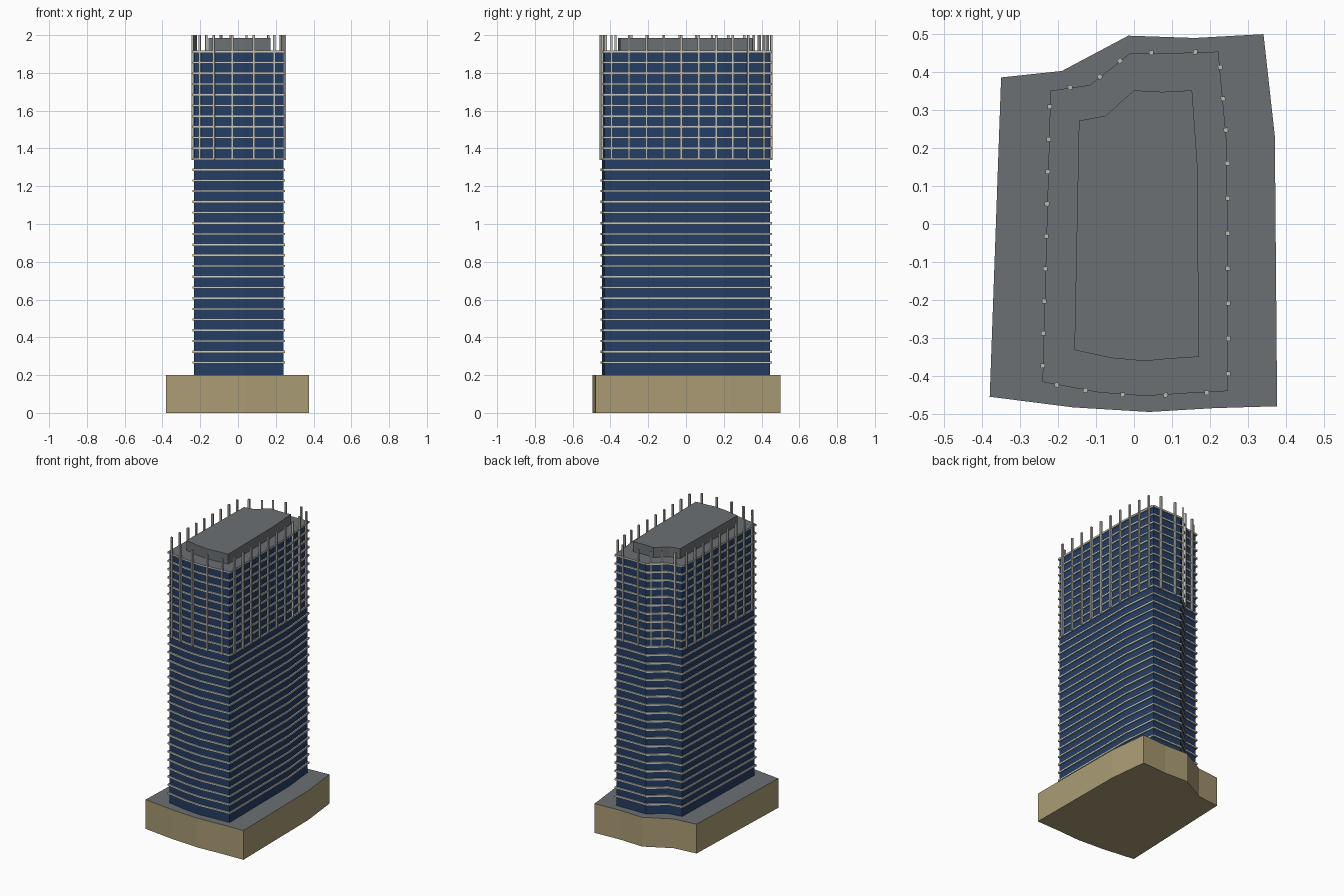
import bpy, bmesh, math
from mathutils import Vector

if "Cube" in bpy.data.objects:
    bpy.data.objects.remove(bpy.data.objects["Cube"])


def material(name, rgb):
    m = bpy.data.materials.new(name)
    m.diffuse_color = (*rgb, 1)
    m.use_nodes = True
    m.node_tree.nodes["Principled BSDF"].inputs["Base Color"].default_value = m.diffuse_color
    return m


TAN = material("tan stone", (0.40, 0.33, 0.175))
GREY = material("roof grey", (0.15, 0.163, 0.175))
BLUE = material("navy glass", (0.018, 0.047, 0.125))
PALE = material("pale concrete", (0.60, 0.60, 0.56))
FIN = material("fin stone", (0.50, 0.49, 0.45))

# Plan outlines, counter-clockwise from the front left corner
PODIUM = [(-.38, -.455), (-.16, -.483), (.04, -.495), (.21, -.485), (.377, -.48),
          (.371, .23), (.341, .5), (.16, .49), (-.015, .496), (-.19, .403), (-.35, .386)]
FLOOR = [(-.241, -.416), (-.09, -.444), (.03, -.453), (.136, -.446), (.248, -.44),
         (.245, .206), (.222, .454), (.1, .45), (-.01, .45), (-.116, .366), (-.22, .351)]
CROWN = [(-.157, -.332), (-.06, -.353), (.03, -.361), (.09, -.355), (.171, -.35),
         (.167, .155), (.153, .352), (.075, .348), (0, .352), (-.075, .285), (-.145, .272)]


def inset(pts, d):
    """Move every outline edge inward by d."""
    out = []
    for i, p in enumerate(pts):
        a, b, c = Vector(pts[i - 1]), Vector(p), Vector(pts[(i + 1) % len(pts)])
        e1, e2 = (b - a).normalized(), (c - b).normalized()
        n1, n2 = Vector((-e1.y, e1.x)), Vector((-e2.y, e2.x))
        out.append(tuple(b + (n1 + n2) * d / (1 + n1.dot(n2))))
    return out


def prism(bm, pts, z0, z1):
    low = [bm.verts.new((x, y, z0)) for x, y in pts]
    high = [bm.verts.new((x, y, z1)) for x, y in pts]
    n = len(pts)
    bm.faces.new(low[::-1])
    bm.faces.new(high)
    for i in range(n):
        j = (i + 1) % n
        bm.faces.new((low[i], low[j], high[j], high[i]))


def finish(bm, name, mat, top=None, top_z=0):
    """Make the object; upward faces above top_z take the top material."""
    me = bpy.data.meshes.new(name)
    me.materials.append(mat)
    bm.normal_update()
    if top:
        me.materials.append(top)
        for f in bm.faces:
            if f.normal.z > 0.5 and f.calc_center_median().z > top_z:
                f.material_index = 1
    bm.to_mesh(me)
    bm.free()
    ob = bpy.data.objects.new(name, me)
    bpy.context.collection.objects.link(ob)
    return ob


# Podium with grey terrace
bm = bmesh.new()
prism(bm, PODIUM, 0, 0.2)
finish(bm, "podium", TAN, GREY)

# Glass tower body
bm = bmesh.new()
prism(bm, inset(FLOOR, 0.008), 0.2, 1.91)
finish(bm, "glass_tower", BLUE)

# Thirty floor slabs, the last one carrying the grey roof
bm = bmesh.new()
for k in range(30):
    z = 0.267 + 0.0567 * k
    prism(bm, FLOOR, z - 0.006, z + 0.006)
finish(bm, "floor_slabs", PALE, GREY, 1.9)

# Plant room on the roof
bm = bmesh.new()
prism(bm, CROWN, 1.915, 1.985)
finish(bm, "roof_plant_room", GREY)

# Vertical fins spaced evenly along each upper facade
bm = bmesh.new()
h = 0.006
for i, p in enumerate(FLOOR):
    a, b = Vector(p), Vector(FLOOR[(i + 1) % len(FLOOR)])
    t = (b - a).normalized()
    n = Vector((t.y, -t.x))
    count = max(1, round((b - a).length / 0.087))
    for k in range(count):
        c = a.lerp(b, (k + 0.5) / count) + n * 0.001
        prism(bm, [c + n * h - t * h, c + n * h + t * h,
                   c - n * h + t * h, c - n * h - t * h], 1.338, 2.0)
finish(bm, "facade_fins", FIN)
